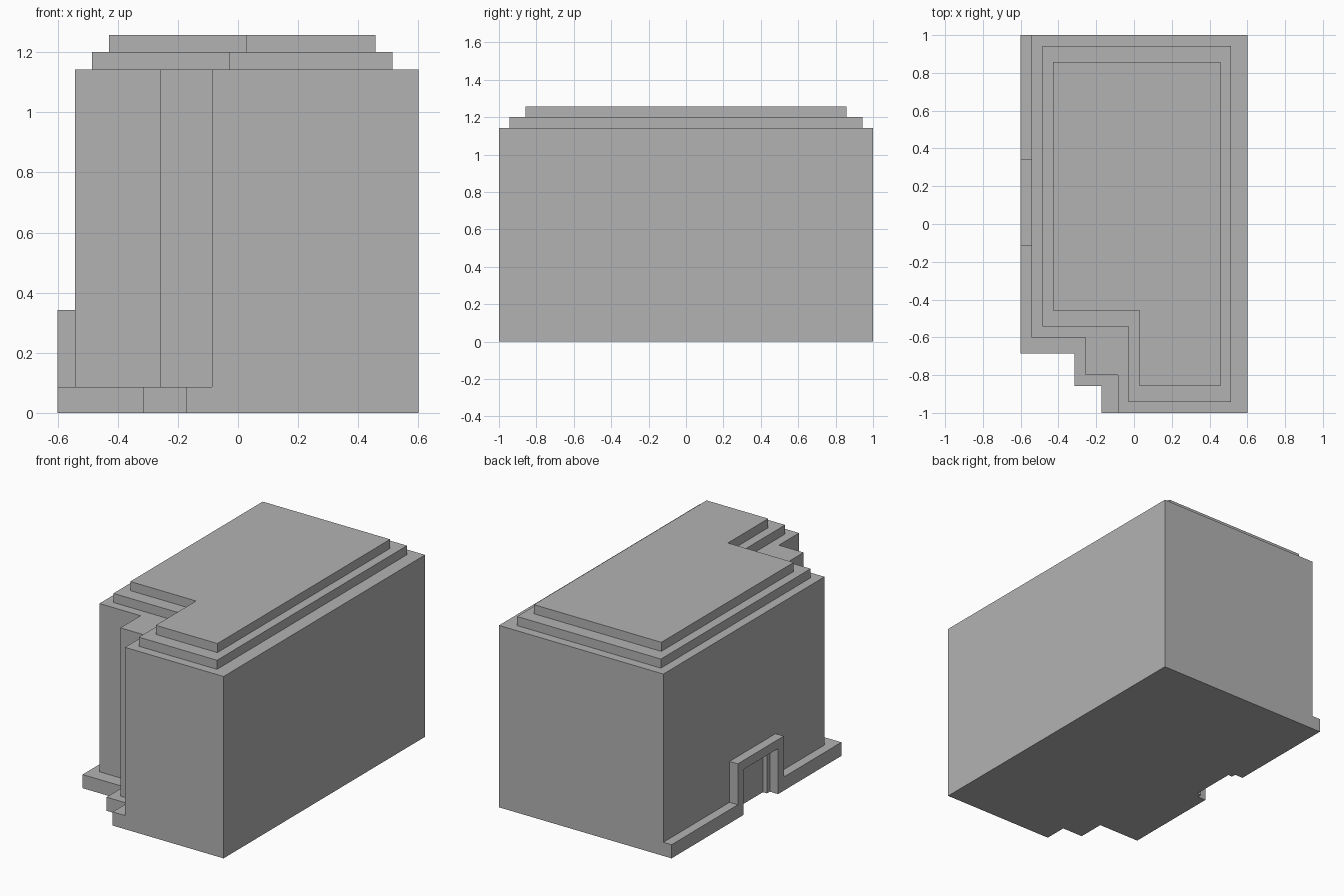
import bpy
import bmesh
from mathutils import Vector

if "Cube" in bpy.data.objects:
    bpy.data.objects.remove(bpy.data.objects["Cube"], do_unlink=True)

U = 1 / 35  # building module

grey = bpy.data.materials.new("plain_grey")
grey.use_nodes = True
colour = (0.45, 0.45, 0.45, 1)
grey.diffuse_color = colour
grey.node_tree.nodes["Principled BSDF"].inputs["Base Color"].default_value = colour


def prism(name, outline, low, high, axis="z"):
    """Extrude a 2D outline (in modules) along z, or a (y, z) outline along x."""
    bm = bmesh.new()
    place = (lambda a, b: (a, b, low)) if axis == "z" else (lambda a, b: (low, a, b))
    face = bm.faces.new([bm.verts.new(Vector(place(a, b)) * U) for a, b in outline])
    push = Vector((0, 0, 1) if axis == "z" else (1, 0, 0)) * (high - low) * U
    grown = bmesh.ops.extrude_face_region(bm, geom=[face])["geom"]
    bmesh.ops.translate(bm, vec=push, verts=[g for g in grown if isinstance(g, bmesh.types.BMVert)])
    bmesh.ops.recalc_face_normals(bm, faces=bm.faces)
    mesh = bpy.data.meshes.new(name)
    bm.to_mesh(mesh)
    bm.free()
    mesh.materials.append(grey)
    obj = bpy.data.objects.new(name, mesh)
    bpy.context.scene.collection.objects.link(obj)
    return obj


def rect(x0, x1, y0, y1):
    return [(x0, y0), (x1, y0), (x1, y1), (x0, y1)]


def notched(x0, x1, y0, y1, nx, ny):
    """Rectangle with its front right corner cut away."""
    return [(x0, y1), (x0, ny), (nx, ny), (nx, y0), (x1, y0), (x1, y1)]


# Main block with a twice-stepped corner
stair = [(-19, -21), (-9, -21), (-9, -28), (-3, -28), (-3, -35)]
block = prism("main_block", [(-19, 35)] + stair + [(21, -35), (21, 35)], 0, 40)

# Shallow doorway recess cut into the block
cutter = prism("doorway_cutter", rect(-22, -18, -1, 9), -2, 9)
cutter.hide_render = True
cut = block.modifiers.new("doorway", "BOOLEAN")
cut.operation = "DIFFERENCE"
cut.solver = "EXACT"
cut.object = cutter
graph = bpy.context.evaluated_depsgraph_get()
carved = bpy.data.meshes.new_from_object(block.evaluated_get(graph))
block.modifiers.clear()
block.data = carved
bpy.data.objects.remove(cutter, do_unlink=True)

# Stepped roof tiers
prism("lower_roof_tier", notched(-17, 18, -33, 33, -1, -19), 40, 42)
prism("upper_roof_tier", notched(-15, 16, -30, 30, 1, -16), 42, 44)

# Low plinth on either side of the doorway
prism("rear_plinth", rect(-21, -19, 12, 35), 0, 3)
outer = [(-21, -4), (-21, -24), (-11, -24), (-11, -30), (-6, -30), (-6, -35)]
prism("front_plinth", outer + stair[::-1] + [(-19, -4)], 0, 3)

# Door surround
surround = [(-4, 0), (-2, 0), (-2, 10), (10, 10), (10, 0), (12, 0), (12, 12), (-4, 12)]
prism("door_surround", surround, -21, -19, axis="x")
